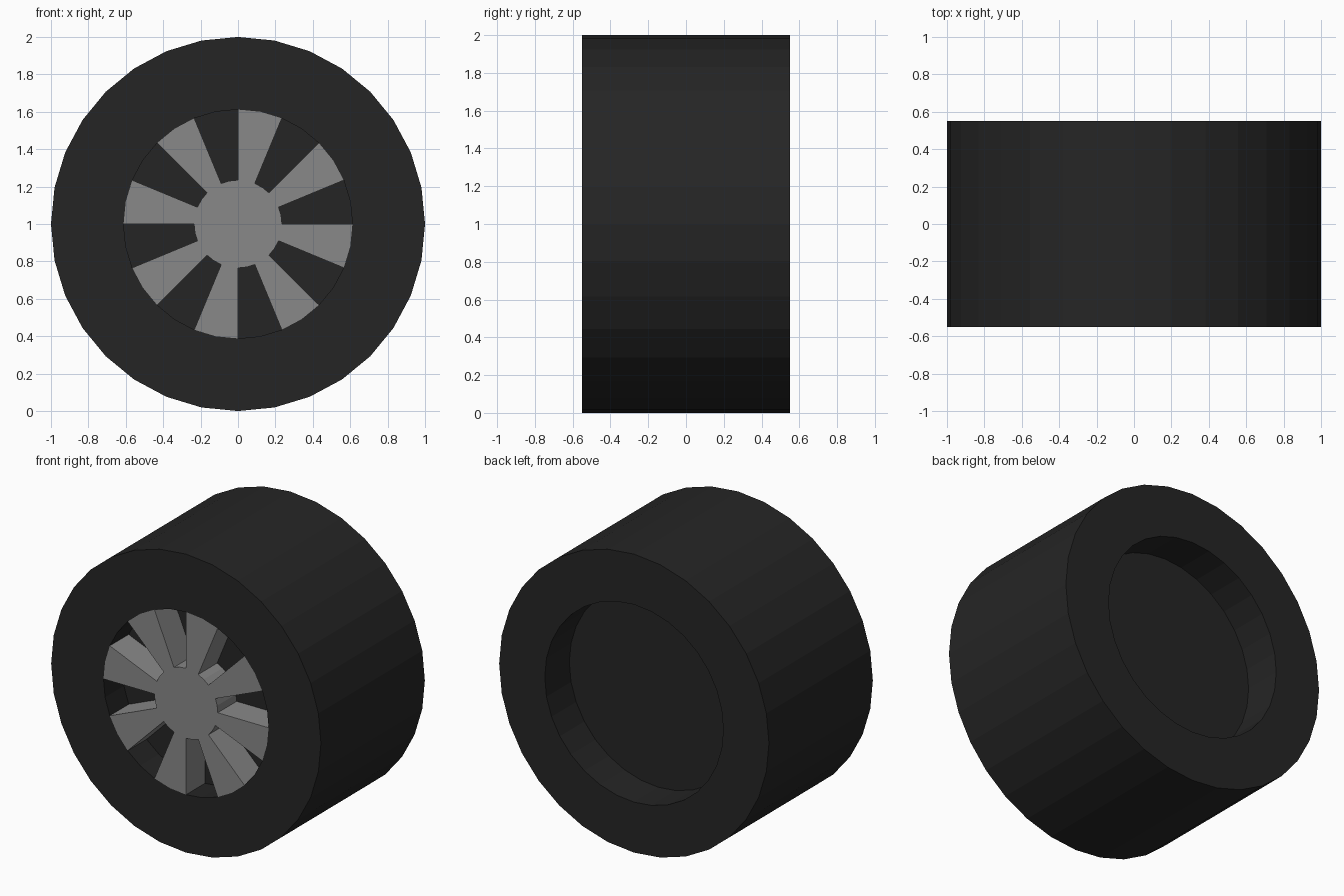
import bpy
import bmesh
from math import cos, sin, tau

SIDES = 32
HALF = 0.55                  # half the tyre width
RIM_R, HUB_R = 0.612, 0.235
FLOOR_Y = -0.35              # floor of the front recess

cube = bpy.data.objects.get("Cube")
if cube:
    bpy.data.objects.remove(cube, do_unlink=True)


def make_material(name, value):
    mat = bpy.data.materials.new(name)
    mat.use_nodes = True
    colour = (value, value, value, 1)
    mat.diffuse_color = colour
    mat.node_tree.nodes["Principled BSDF"].inputs["Base Color"].default_value = colour
    return mat


def ring_point(radius, step, y):
    a = tau * step / SIDES
    return (radius * cos(a), y, 1 + radius * sin(a))


def finish(bm, name, mat):
    bmesh.ops.recalc_face_normals(bm, faces=bm.faces)
    mesh = bpy.data.meshes.new(name)
    bm.to_mesh(mesh)
    bm.free()
    mesh.materials.append(mat)
    obj = bpy.data.objects.new(name, mesh)
    bpy.context.collection.objects.link(obj)
    return obj


def bridge(bm, a, b):
    for i in range(len(a)):
        j = (i + 1) % len(a)
        bm.faces.new((a[i], a[j], b[j], b[i]))


# Tyre: turned profile with a recess on each side, closed by two floor discs
profile = [(RIM_R, FLOOR_Y), (RIM_R, -HALF), (1, -HALF),
           (1, HALF), (0.662, HALF), (0.662, 0.29)]
bm = bmesh.new()
rings = [[bm.verts.new(ring_point(r, i, y)) for i in range(SIDES)] for r, y in profile]
for a, b in zip(rings, rings[1:]):
    bridge(bm, a, b)
bm.faces.new(rings[0])
bm.faces.new(rings[-1])
finish(bm, "tyre", make_material("black rubber", 0.0185))

# Wheel: hub and eight wedge spokes as one extruded outline, flush with the tyre
outline = []
for start in range(-2, SIDES - 2, 4):
    outline += [(RIM_R, start + i) for i in range(3)]
    outline += [(HUB_R, start + i) for i in range(2, 5)]
bm = bmesh.new()
front, back = [[bm.verts.new(ring_point(r, s, y)) for r, s in outline]
               for y in (-HALF, FLOOR_Y + 0.01)]
bridge(bm, front, back)
bm.faces.new(front)
bm.faces.new(back)
finish(bm, "spoked_wheel", make_material("grey metal", 0.25))
